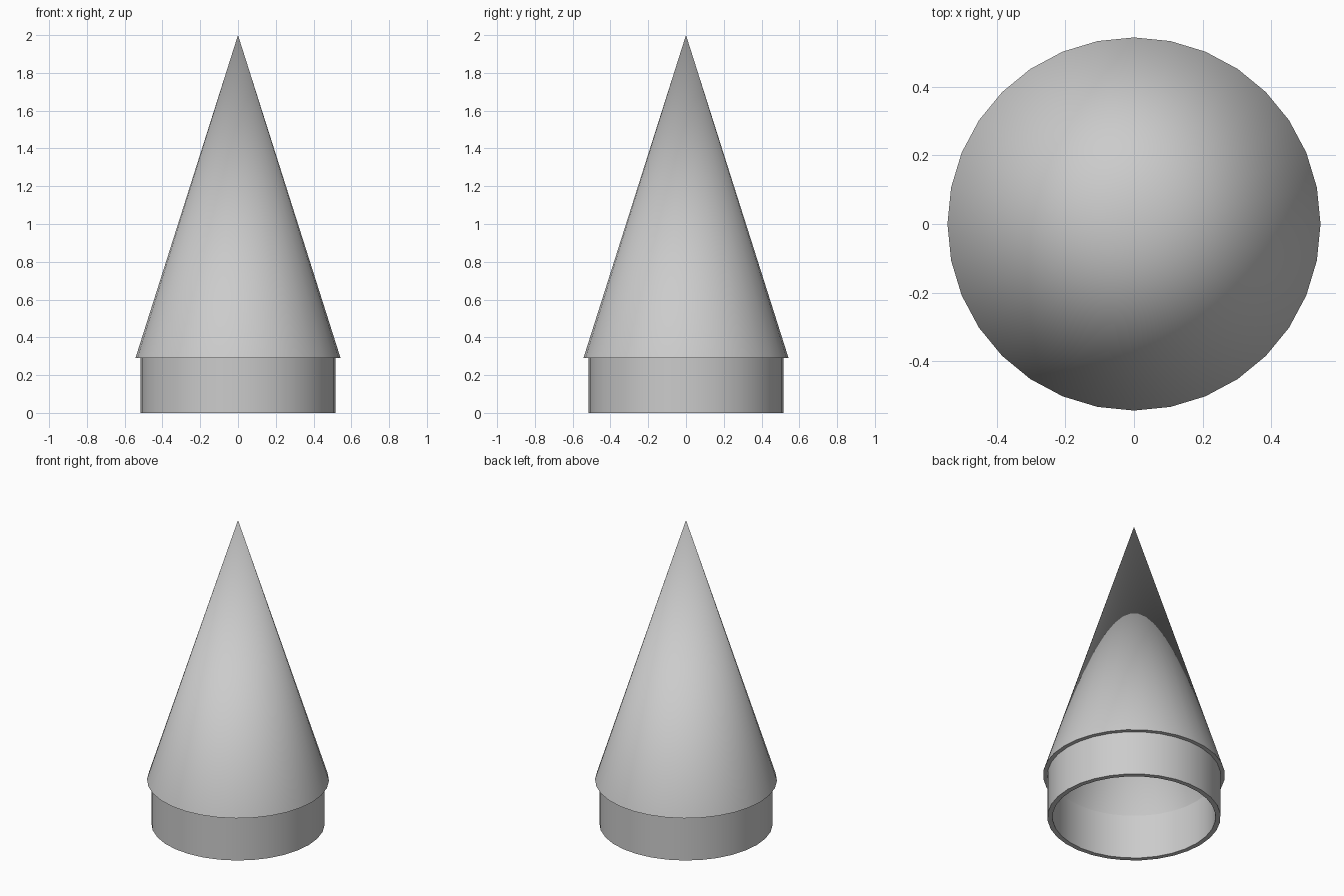
import bpy, bmesh, math

cube = bpy.data.objects.get("Cube")
if cube:
    bpy.data.objects.remove(cube, do_unlink=True)

SIDES = 32
OUTER, COLLAR, BORE = 0.543, 0.517, 0.487
SEAM, TIP = 0.29, 2.0

grey = bpy.data.materials.new("light grey")
grey.use_nodes = True
grey.diffuse_color = (0.6, 0.6, 0.6, 1)
grey.node_tree.nodes["Principled BSDF"].inputs["Base Color"].default_value = grey.diffuse_color


def lathe(name, profile):
    """Revolve a closed (radius, height) outline around z."""
    bm = bmesh.new()
    verts = [bm.verts.new((r, 0, z)) for r, z in profile]
    edges = [bm.edges.new(pair) for pair in zip(verts, verts[1:])]
    bmesh.ops.spin(bm, geom=verts + edges, cent=(0, 0, 0), axis=(0, 0, 1),
                   angle=math.tau, steps=SIDES, use_duplicate=False)
    bmesh.ops.remove_doubles(bm, verts=bm.verts, dist=1e-4)
    bmesh.ops.recalc_face_normals(bm, faces=bm.faces)
    mesh = bpy.data.meshes.new(name)
    bm.to_mesh(mesh)
    bm.free()
    mesh.materials.append(grey)
    obj = bpy.data.objects.new(name, mesh)
    bpy.context.collection.objects.link(obj)
    bpy.ops.object.select_all(action="DESELECT")
    obj.select_set(True)
    bpy.context.view_layer.objects.active = obj
    bpy.ops.object.shade_smooth_by_angle(angle=math.radians(15))


# Hollow cone, open underneath, with walls of even thickness
inner_tip = SEAM + (TIP - SEAM) * BORE / OUTER
lathe("nose_cone", [(0, TIP), (OUTER, SEAM), (BORE, SEAM), (0, inner_tip)])

# Straight open collar below the cone
lathe("collar", [(COLLAR, SEAM), (COLLAR, 0), (BORE, 0), (BORE, SEAM)])
